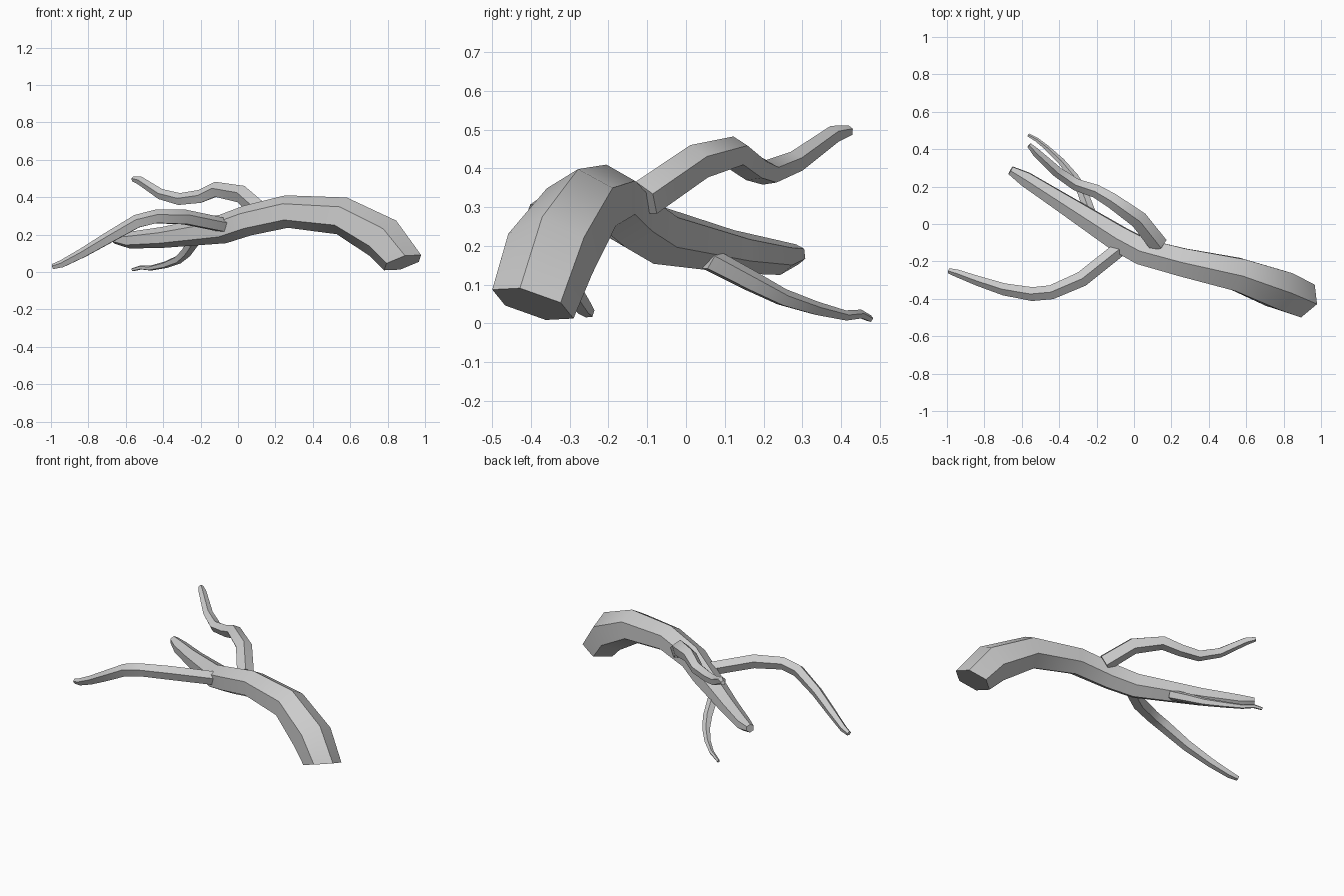
import bpy, bmesh, math
from mathutils import Vector


def limb(name, path, sides, ref, start_dir=None):
    """Faceted tapering tube; path = (x, y, z, radius), ref points to the first corner."""
    pts = [Vector(p[:3]) for p in path]
    bm = bmesh.new()
    rings = []
    u = Vector(ref)
    for i, p in enumerate(pts):
        a, b = pts[max(i - 1, 0)], pts[min(i + 1, len(pts) - 1)]
        if 0 < i < len(pts) - 1:
            t = ((p - a).normalized() + (b - p).normalized()).normalized()
        else:
            t = (b - a).normalized()
        if i == 0 and start_dir:
            t = Vector(start_dir).normalized()
        u = (u - t * u.dot(t)).normalized()
        v = t.cross(u)
        r = path[i][3]
        ring = []
        for k in range(sides):
            w = 2 * math.pi * k / sides
            ring.append(bm.verts.new(p + r * (math.cos(w) * u + math.sin(w) * v)))
        rings.append(ring)
    for r0, r1 in zip(rings, rings[1:]):
        for k in range(sides):
            n = (k + 1) % sides
            bm.faces.new((r0[k], r0[n], r1[n], r1[k]))
    bm.faces.new(rings[0][::-1])
    bm.faces.new(rings[-1])
    bmesh.ops.recalc_face_normals(bm, faces=bm.faces)
    me = bpy.data.meshes.new(name)
    bm.to_mesh(me)
    bm.free()
    ob = bpy.data.objects.new(name, me)
    bpy.context.collection.objects.link(ob)
    bpy.ops.object.select_all(action='DESELECT')
    ob.select_set(True)
    bpy.context.view_layer.objects.active = ob
    bpy.ops.object.shade_smooth_by_angle(angle=math.radians(35))
    return ob


# Thick arched main stem, cut end on the right
limb("main_stem", [
    (0.88, -0.395, 0.05, 0.112), (0.775, -0.35, 0.18, 0.12),
    (0.555, -0.27, 0.30, 0.102), (0.26, -0.205, 0.323, 0.087),
    (0.05, -0.15, 0.275, 0.082), (-0.08, -0.08, 0.23, 0.078),
    (-0.40, 0.125, 0.185, 0.056), (-0.58, 0.24, 0.17, 0.045),
    (-0.66, 0.287, 0.178, 0.026)],
    6, (0.11, -0.037, 0.046), (-0.28, 0.29, 0.91))

# Long branch sweeping forward and left
limb("front_branch", [
    (-0.085, -0.14, 0.25, 0.042), (-0.28, -0.295, 0.29, 0.043),
    (-0.44, -0.365, 0.293, 0.04), (-0.54, -0.375, 0.268, 0.039),
    (-0.69, -0.35, 0.182, 0.034), (-0.83, -0.305, 0.1, 0.028),
    (-0.94, -0.265, 0.043, 0.022), (-0.99, -0.25, 0.028, 0.015)],
    5, (0, 0, 1))

# Crooked branch rising from the top
limb("upper_branch", [
    (0.13, -0.11, 0.32, 0.052), (0.025, 0.025, 0.413, 0.05),
    (-0.115, 0.125, 0.44, 0.043), (-0.2, 0.175, 0.402, 0.038),
    (-0.31, 0.212, 0.388, 0.034), (-0.41, 0.28, 0.415, 0.03),
    (-0.52, 0.38, 0.487, 0.024), (-0.56, 0.422, 0.497, 0.014)],
    5, (0, 0, 1))

# Thin branch drooping to the ground at the back
limb("lower_branch", [
    (-0.235, 0.06, 0.165, 0.032), (-0.275, 0.17, 0.107, 0.029),
    (-0.32, 0.25, 0.066, 0.024), (-0.39, 0.335, 0.038, 0.019),
    (-0.47, 0.41, 0.02, 0.014), (-0.52, 0.45, 0.024, 0.012),
    (-0.565, 0.475, 0.012, 0.009)],
    5, (0, 0, 1))
